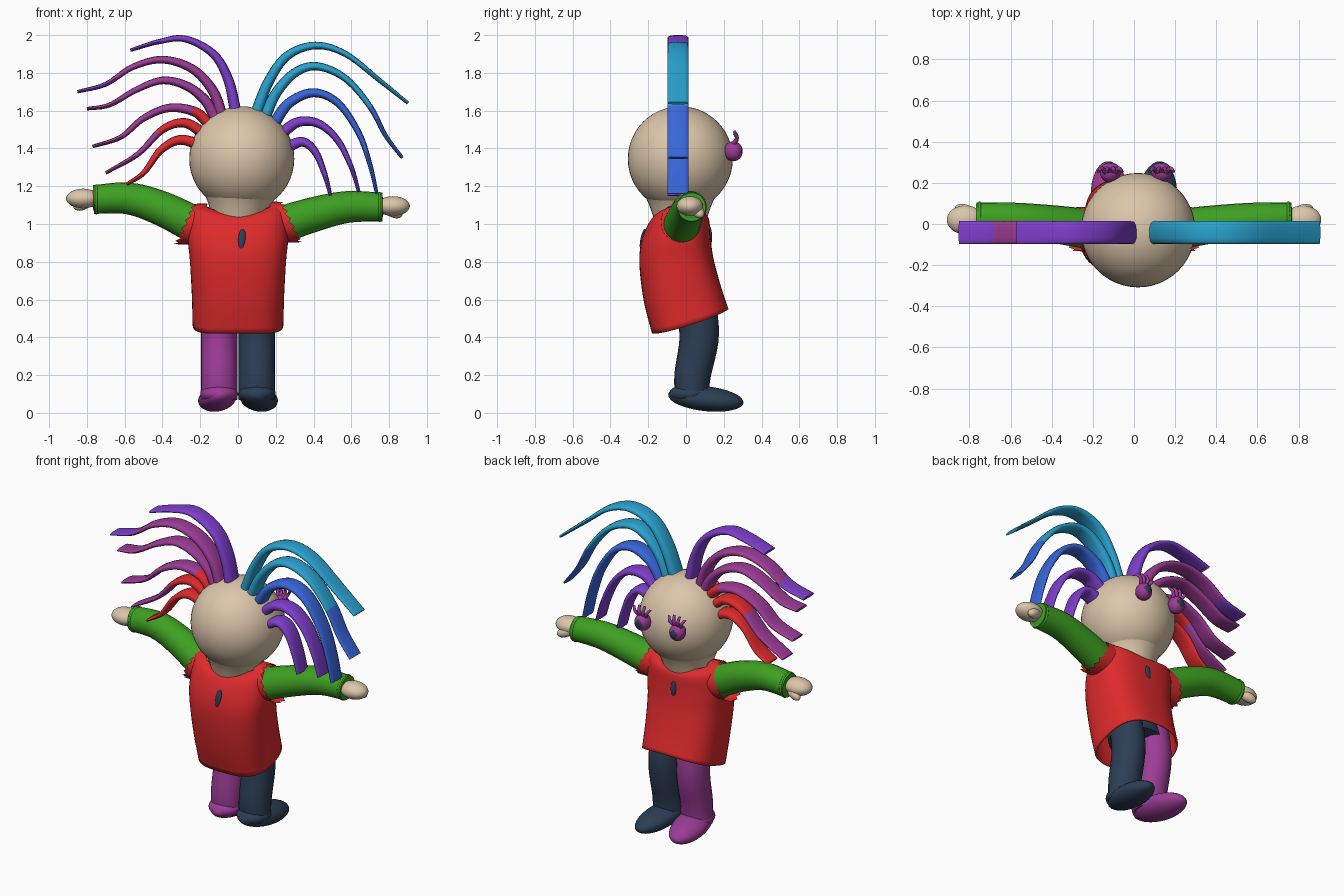
import bpy, bmesh, math
from mathutils import Vector, Matrix, Euler

cube = bpy.data.objects.get("Cube")
if cube:
    bpy.data.objects.remove(cube)


def material(name, rgb):
    linear = [((c / 255 + 0.055) / 1.055) ** 2.4 for c in rgb]
    m = bpy.data.materials.new(name)
    m.use_nodes = True
    m.diffuse_color = (*linear, 1)
    m.node_tree.nodes["Principled BSDF"].inputs["Base Color"].default_value = (*linear, 1)
    return m


skin = material("skin tan", (220, 198, 170))
red = material("dress red", (222, 42, 44))
green = material("sleeve green", (62, 160, 34))
navy = material("navy", (44, 62, 84))
magenta = material("magenta", (156, 60, 150))
violet = material("violet", (126, 62, 204))
cyan = material("cyan", (42, 162, 208))
blue = material("blue", (56, 102, 218))


def finish(name, bm, mats, angle=50):
    bmesh.ops.recalc_face_normals(bm, faces=bm.faces)
    mesh = bpy.data.meshes.new(name)
    bm.to_mesh(mesh)
    bm.free()
    for m in mats:
        mesh.materials.append(m)
    ob = bpy.data.objects.new(name, mesh)
    bpy.context.collection.objects.link(ob)
    bpy.ops.object.select_all(action='DESELECT')
    ob.select_set(True)
    bpy.context.view_layer.objects.active = ob
    bpy.ops.object.shade_smooth_by_angle(angle=math.radians(angle))
    return ob


def spline(keys, steps=6):
    """Smooth samples through the given key tuples."""
    ks = [Vector(k) for k in keys]
    ks = [2 * ks[0] - ks[1]] + ks + [2 * ks[-1] - ks[-2]]
    out = []
    for a, b, c, d in zip(ks, ks[1:], ks[2:], ks[3:]):
        for i in range(steps):
            t = i / steps
            out.append(0.5 * (2 * b + (c - a) * t + (2 * a - 5 * b + 4 * c - d) * t * t
                              + (3 * b - a - 3 * c + d) * t ** 3))
    return out + [ks[-2]]


def power(v, p):
    return math.copysign(abs(v) ** p, v)


def loft(bm, rings, cap=True):
    """Skin a list of point rings; returns the faces of each band."""
    loops = [[bm.verts.new(p) for p in ring] for ring in rings]
    n = len(loops[0])
    bands = [[bm.faces.new((a[i], a[(i + 1) % n], b[(i + 1) % n], b[i])) for i in range(n)]
             for a, b in zip(loops, loops[1:])]
    if cap:
        bands[0].append(bm.faces.new(loops[0]))
        bands[-1].append(bm.faces.new(loops[-1]))
    return bands


def tube(name, path, size, side, mats, n=20, boxy=1, rule=None):
    """Sweep an ellipse; size(t) gives its half widths across and along side."""
    side, rings = Vector(side), []
    for i, p in enumerate(path):
        tangent = path[min(i + 1, len(path) - 1)] - path[max(i - 1, 0)]
        across = tangent.cross(side).normalized()
        a, b = size(i / (len(path) - 1))
        rings.append([p + across * a * power(math.cos(w), boxy) + side * b * power(math.sin(w), boxy)
                      for w in (math.tau * k / n for k in range(n))])
    bm = bmesh.new()
    for i, band in enumerate(loft(bm, rings)):
        for f in band:
            f.material_index = rule(i / (len(path) - 1)) if rule else 0
    return finish(name, bm, mats)


def ellipsoid(name, center, radii, mats, rot=(0, 0, 0), rule=None, segs=32):
    bm = bmesh.new()
    bmesh.ops.create_uvsphere(bm, u_segments=segs, v_segments=segs // 2, radius=1)
    if rule:
        for f in bm.faces:
            f.material_index = rule(f.calc_center_median())
    bm.transform(Matrix.LocRotScale(Vector(center), Euler(rot), Vector(radii)))
    return finish(name, bm, mats)


def mix(a, b):
    return lambda t: (a + (b - a) * t,) * 2


# Head, neck and the undershirt that peeks out of the neckline
ellipsoid("head", (0.02, -0.03, 1.345), (0.278, 0.278, 0.278), [skin], segs=48)
tube("neck", spline([(0.02, -0.03, 1.18), (0.01, -0.03, 1.1), (0, -0.03, 0.98)]),
     mix(0.205, 0.125), (1, 0, 0), [skin], n=32)
tube("undershirt", spline([(0, 0.03, 0.5), (0, -0.04, 0.8), (0, -0.03, 1.075)]),
     lambda t: (0.14 - 0.02 * t, 0.19 - 0.02 * t), (1, 0, 0), [navy], n=32)

# Dress: front y, front z, back y, back z, half width, shoulder lift
profile = [(-0.18, 0.42, 0.225, 0.55, 0.24, -0.02), (-0.225, 0.6, 0.185, 0.67, 0.245, 0),
           (-0.247, 0.8, 0.145, 0.82, 0.255, 0), (-0.23, 0.93, 0.13, 0.93, 0.265, 0),
           (-0.18, 1.03, 0.12, 1.03, 0.25, 0.04), (-0.13, 1.055, 0.08, 1.06, 0.19, 0.045)]
rings = []
for yf, zf, yb, zb, half, lift in spline(profile):
    ring = []
    for k in range(48):
        w = math.tau * k / 48
        c, s = power(math.cos(w), 0.75), power(math.sin(w), 0.75)
        f = (s + 1) / 2
        ring.append((half * c, yf + (yb - yf) * f, zf + (zb - zf) * f + lift * c * c))
    rings.append(ring)
bm = bmesh.new()
loft(bm, rings, cap=False)
dress = finish("dress", bm, [red])
solid = dress.modifiers.new("cloth", 'SOLIDIFY')
solid.thickness = 0.012
solid.offset = -1

# Dark marks on the chest and back
ellipsoid("front_mark", (0.02, -0.229, 0.92), (0.02, 0.012, 0.055), [navy], rot=(-0.2, 0.1, 0))
ellipsoid("back_mark", (0, 0.126, 0.94), (0.02, 0.012, 0.05), [navy], rot=(0.05, 0, 0))

# Arms, frayed armholes, hands
for label, s, heights in (("right", -1, (0.97, 1.08, 1.135, 1.13)), ("left", 1, (0.98, 1.05, 1.09, 1.09))):
    xs, ys = (0.18, 0.4, 0.58, 0.765), (-0.03, 0, 0.02, 0.03)
    path = spline([(s * x, y, z) for x, y, z in zip(xs, ys, heights)])
    tube(label + "_sleeve", path, lambda t: (0.1 - 0.024 * t, 0.1 - 0.025 * t), (0, 1, 0), [green])
    z = heights[-1]
    ellipsoid(label + "_cuff", (s * 0.75, 0.03, z), (0.022, 0.08, 0.08), [green])
    ellipsoid(label + "_hand", (s * 0.82, 0.02, z + 0.005), (0.09, 0.07, 0.052), [skin])
    ellipsoid(label + "_thumb", (s * 0.82, 0.065, z - 0.025), (0.055, 0.03, 0.03), [skin], rot=(0, s * 0.4, 0.3 * s))
    bm = bmesh.new()
    frayed = []
    for x, jag, r in ((0.21, 0, 0.108), (0.255, 0, 0.108), (0.27, 0.02, 0.107)):
        frayed.append([(s * (x + jag * (k % 2) - 0.05 * math.sin(math.tau * k / 32)), -0.025 + r * math.cos(math.tau * k / 32),
                        heights[0] + 0.03 + r * math.sin(math.tau * k / 32)) for k in range(32)])
    loft(bm, frayed, cap=False)
    finish(label + "_armhole_fringe", bm, [red])

# Legs and shoes, one colour each side
for label, s, mat in (("right", -1, magenta), ("left", 1, navy)):
    path = spline([(s * 0.1, 0.03, 0.07), (s * 0.1, 0.035, 0.2), (s * 0.1, 0.07, 0.42), (s * 0.1, 0.03, 0.65)])
    tube(label + "_leg", path, lambda t: (0.088 + 0.025 * t, 0.097), (1, 0, 0), [mat])
    ellipsoid(label + "_shoe", (s * 0.11, 0.105, 0.075), (0.1, 0.202, 0.065), [mat], rot=(-0.11, s * 0.12, -s * 0.12))
    ellipsoid(label + "_heel", (s * 0.1, 0.025, 0.1), (0.1, 0.115, 0.055), [mat])

# Eyes with dark pupils and a fan of lashes
for label, s in (("right", -1), ("left", 1)):
    x = 0.01 + s * 0.125
    ellipsoid(label + "_eye", (x, 0.25, 1.385), (0.05, 0.05, 0.053), [magenta, navy],
              rule=lambda c: 1 if c.y > 0.85 else 0)
    for k in range(4):
        d = (k - 1.5) * 0.035
        lash = spline([(x + d * 0.4, 0.25, 1.42), (x + d * 0.8, 0.27, 1.455), (x + d * 1.1, 0.255, 1.5 - abs(d) * 0.4)], 4)
        tube(f"{label}_lash_{k + 1}", lash, mix(0.013, 0.008), (1, 0, 0), [magenta], n=8)

# Hair: root colour, tip colour, share of root colour, then x and z along the strand
strands = [
    (violet, violet, 1, [(-.01, 1.58), (-.05, 1.76), (-.13, 1.9), (-.28, 1.98), (-.42, 1.965), (-.57, 1.92)]),
    (magenta, violet, .78, [(-.08, 1.55), (-.13, 1.7), (-.24, 1.82), (-.4, 1.87), (-.56, 1.83), (-.7, 1.74), (-.85, 1.7)]),
    (magenta, magenta, 1, [(-.11, 1.54), (-.17, 1.65), (-.27, 1.73), (-.4, 1.76), (-.54, 1.71), (-.68, 1.63), (-.8, 1.61)]),
    (red, magenta, .2, [(-.14, 1.51), (-.22, 1.59), (-.36, 1.615), (-.5, 1.56), (-.62, 1.46), (-.77, 1.41)]),
    (red, magenta, .5, [(-.17, 1.47), (-.28, 1.535), (-.4, 1.5), (-.53, 1.37), (-.7, 1.27)]),
    (red, red, 1, [(-.2, 1.42), (-.31, 1.445), (-.41, 1.39), (-.5, 1.27), (-.59, 1.21)]),
    (cyan, cyan, 1, [(.09, 1.57), (.16, 1.75), (.26, 1.89), (.41, 1.945), (.57, 1.9), (.75, 1.76), (.9, 1.64)]),
    (cyan, blue, .7, [(.14, 1.56), (.2, 1.69), (.3, 1.8), (.42, 1.835), (.57, 1.77), (.7, 1.62), (.78, 1.47), (.87, 1.35)]),
    (blue, blue, 1, [(.19, 1.53), (.27, 1.64), (.4, 1.695), (.53, 1.64), (.64, 1.48), (.7, 1.31), (.735, 1.16)]),
    (violet, violet, 1, [(.23, 1.48), (.32, 1.54), (.43, 1.53), (.53, 1.44), (.6, 1.3), (.64, 1.17)]),
    (violet, violet, 1, [(.25, 1.4), (.34, 1.435), (.41, 1.38), (.46, 1.26), (.49, 1.15)]),
]
for k, (root, tip, share, points) in enumerate(strands):
    path = spline([(x, -0.042, z) for x, z in points])
    tube(f"hair_strand_{k + 1}", path, lambda t: (0.031 - 0.022 * t, 0.056), (0, 1, 0),
         [root, tip], n=16, boxy=0.75, rule=lambda t: int(t > share))
